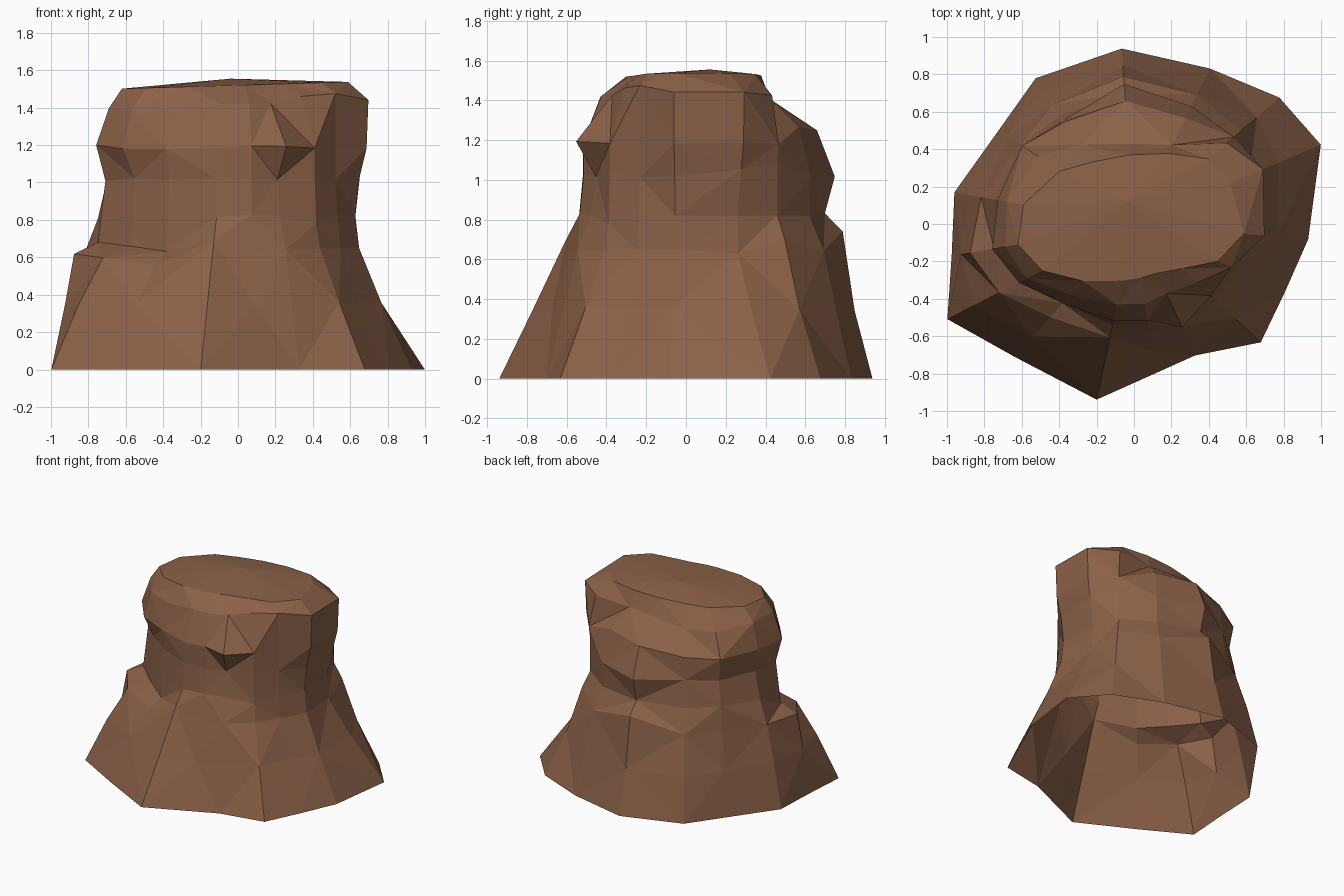
import bpy, bmesh, random
from math import radians, cos, sin

random.seed(4)

# one earthy colour for the whole rock
brown = bpy.data.materials.new("earth_brown")
brown.diffuse_color = (0.255, 0.118, 0.064, 1)

# directions of the columns around the rock, anticlockwise from the left side
ANGLES = [-170, -153, -132, -102, -82, -65, -43, -24, -5, 23, 41, 64, 94, 124, 145, 170]

# rings: height, then the radius in each direction
RINGS = [
    (0.00, [.99, 1.12, .955, .96, .807, .775, .927, .885, .935, 1.085, 1.03, .925, .94, .94, .88, .975]),
    (0.35, [.94, .96, .81, .79, .68, .68, .74, .71, .77, .84, .87, .84, .85, .86, .82, .90]),
    (0.64, [.89, .81, .67, .62, .59, .60, .60, .60, .65, .67, .76, .77, .79, .77, .77, .83]),
    (0.82, [.76, .64, .57, .55, .54, .53, .57, .58, .63, .66, .70, .69, .70, .70, .74, .76]),
    (1.02, [.72, .62, .55, .53, .52, .50, .56, .57, .65, .71, .70, .70, .75, .67, .70, .71]),
    (1.19, [.77, .69, .57, .53, .52, .61, .56, .57, .69, .74, .71, .63, .66, .66, .73, .74]),
    (1.42, [.70, .64, .51, .44, .43, .41, .46, .57, .70, .75, .66, .47, .43, .51, .63, .69]),
    (1.52, [.63, .55, .41, .31, .29, .29, .35, .49, .59, .56, .53, .42, .37, .40, .49, .60]),
]

# ledges and notches: (ring, column) -> height change
SHIFT = {(2, 3): .06, (2, 2): -.09, (2, 1): -.05, (2, 0): -.03,
         (3, 2): -.19, (3, 1): -.17, (3, 0): -.15, (3, 6): -.05,
         (2, 10): .05, (2, 12): .10, (3, 12): .02,
         (4, 9): .04, (4, 10): .06, (5, 12): .05, (5, 11): .07,
         (6, 12): -.03, (6, 13): -.05, (6, 11): -.02, (6, 14): -.03, (6, 10): -.01,
         (6, 1): -.02, (6, 2): -.03, (6, 7): .04, (6, 6): .03}

bm = bmesh.new()
rows = []
for i, (z, radii) in enumerate(RINGS):
    row = []
    for j, (a, r) in enumerate(zip(ANGLES, radii)):
        x, y = r * cos(radians(a)), r * sin(radians(a))
        h = z + SHIFT.get((i, j), 0)
        if 0 < i < 6:
            h += random.uniform(-.012, .012)
        if i >= 6:
            h += .03 * x                      # top leans slightly to the left
        row.append(bm.verts.new((x, y, h)))
    rows.append(row)

# faceted walls, the diagonals alternate; the underside is open
n = len(ANGLES)
for i in range(len(rows) - 1):
    for j in range(n):
        k = (j + 1) % n
        a, b, c, d = rows[i][j], rows[i][k], rows[i + 1][k], rows[i + 1][j]
        if (i + j) % 2:
            bm.faces.new((a, b, c)); bm.faces.new((a, c, d))
        else:
            bm.faces.new((a, b, d)); bm.faces.new((b, c, d))

# gently domed top
peak = bm.verts.new((-.04, .12, 1.555))
for j in range(n):
    bm.faces.new((rows[-1][j], rows[-1][(j + 1) % n], peak))

bmesh.ops.recalc_face_normals(bm, faces=bm.faces)
mesh = bpy.data.meshes.new("rock_body")
bm.to_mesh(mesh)
bm.free()
mesh.materials.append(brown)
rock = bpy.data.objects.new("rock_body", mesh)
bpy.context.collection.objects.link(rock)
